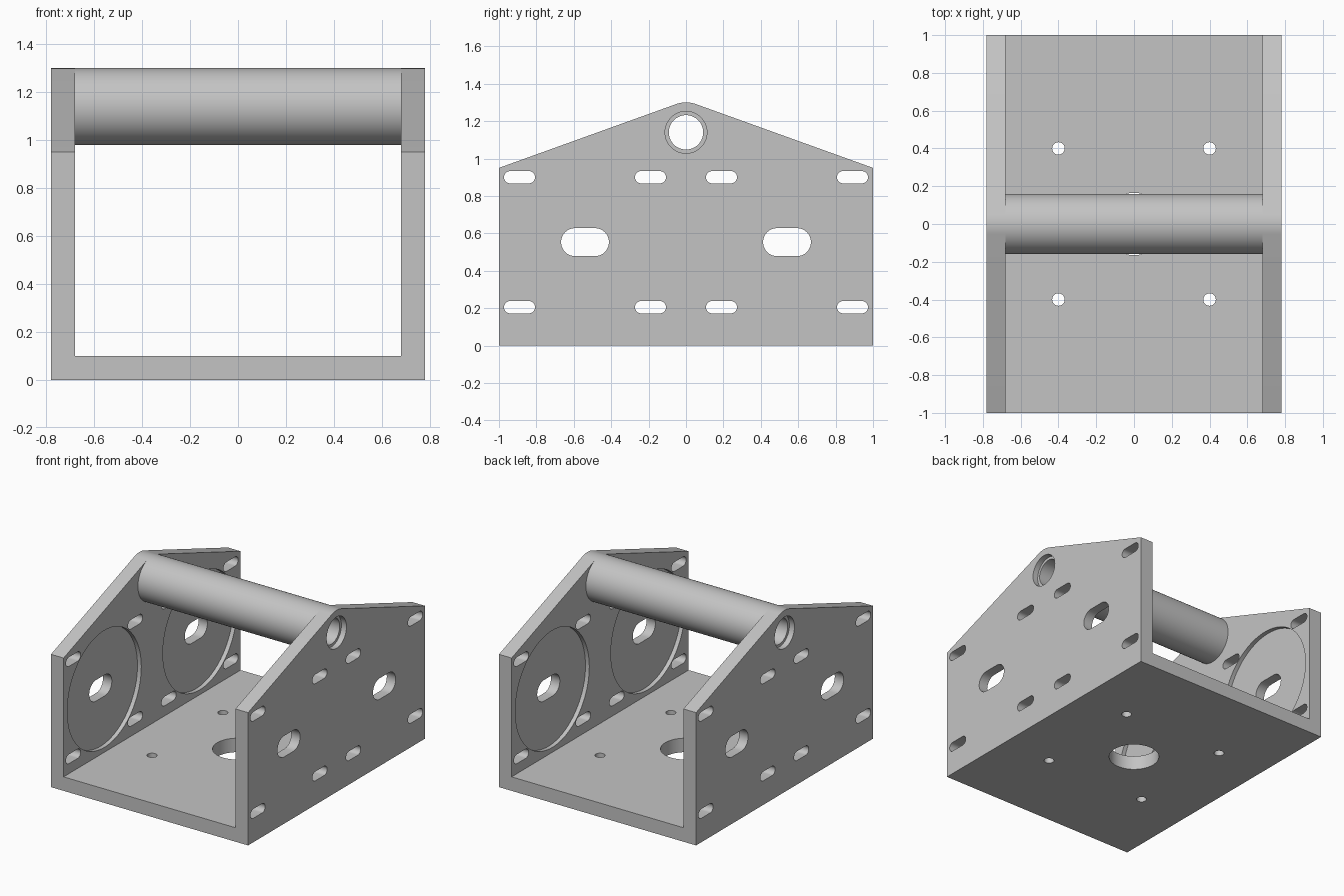
import bpy, bmesh, math

cube = bpy.data.objects.get("Cube")
if cube:
    bpy.data.objects.remove(cube, do_unlink=True)

# Main dimensions
HALF_W, INNER_W, HALF_D = 0.78, 0.68, 1.0
FLOOR, EAVE, BAR_Z, BAR_R, BORE_R = 0.1, 0.95, 1.14, 0.16, 0.092

grey = bpy.data.materials.new("satin grey")
grey.use_nodes = True
colour = (0.55, 0.55, 0.55, 1)
grey.diffuse_color = colour
grey.node_tree.nodes["Principled BSDF"].inputs["Base Color"].default_value = colour


def arc(cx, cy, r, start, end, n):
    """Points on an arc, angles in degrees."""
    angles = [math.radians(start + (end - start) * i / n) for i in range(n + 1)]
    return [(cx + r * math.cos(a), cy + r * math.sin(a)) for a in angles]


def circle(cx, cy, r, n=64):
    return arc(cx, cy, r, 0, 360, n)[:-1]


def slot(cx, cy, half_len, r):
    d = half_len - r
    return arc(cx + d, cy, r, -90, 90, 16) + arc(cx - d, cy, r, 90, 270, 16)


def prisms(name, axis, items):
    """One object made of outlines extruded along an axis; items are (outline, low, high)."""
    place = {"x": lambda p, t: (t, p[0], p[1]),
             "y": lambda p, t: (p[0], t, p[1]),
             "z": lambda p, t: (p[0], p[1], t)}[axis]
    bm = bmesh.new()
    for outline, low, high in items:
        a = [bm.verts.new(place(p, low)) for p in outline]
        b = [bm.verts.new(place(p, high)) for p in outline]
        bm.faces.new(a)
        bm.faces.new(b[::-1])
        for i in range(len(a)):
            j = (i + 1) % len(a)
            bm.faces.new((a[i], b[i], b[j], a[j]))
    bmesh.ops.recalc_face_normals(bm, faces=bm.faces)
    mesh = bpy.data.meshes.new(name)
    bm.to_mesh(mesh)
    bm.free()
    mesh.materials.append(grey)
    obj = bpy.data.objects.new(name, mesh)
    bpy.context.collection.objects.link(obj)
    return obj


def activate(obj):
    bpy.ops.object.select_all(action="DESELECT")
    obj.select_set(True)
    bpy.context.view_layer.objects.active = obj


def boolean(target, cutter, operation="DIFFERENCE"):
    cutter.hide_render = True
    mod = target.modifiers.new("cut", "BOOLEAN")
    mod.operation, mod.solver, mod.object = operation, "EXACT", cutter
    activate(target)
    bpy.ops.object.modifier_apply(modifier=mod.name)
    bpy.data.objects.remove(cutter, do_unlink=True)


# U-shaped frame, trimmed to the gabled side profile
u_shape = [(-HALF_W, 0), (HALF_W, 0), (HALF_W, 1.5), (INNER_W, 1.5),
           (INNER_W, FLOOR), (-INNER_W, FLOOR), (-INNER_W, 1.5), (-HALF_W, 1.5)]
frame = prisms("frame", "y", [(u_shape, -HALF_D, HALF_D)])
drop = EAVE - BAR_Z
tangent = math.degrees(math.atan2(drop, HALF_D) + math.acos(BAR_R / math.hypot(HALF_D, drop)))
gable = ([(-1.2, -0.2), (1.2, -0.2), (1.2, EAVE - 0.36 * 0.2), (HALF_D, EAVE)]
         + arc(0, BAR_Z, BAR_R, tangent, 180 - tangent, 12)
         + [(-HALF_D, EAVE), (-1.2, EAVE - 0.36 * 0.2)])
boolean(frame, prisms("gable_trim", "x", [(gable, -1, 1)]), "INTERSECT")

# Round recesses on the inner faces of the side plates
RECESS = 0.03
discs = []
for y in (-0.54, 0.54):
    for low, high in ((-INNER_W - RECESS, -0.5), (0.5, INNER_W + RECESS)):
        discs.append((circle(y, 0.553, 0.418, 96), low, high))
boolean(frame, prisms("recess_cutter", "x", discs))

# Slots and bore through both side plates
through = [(slot(y, z, 0.083, 0.033), -1, 1)
           for y in (-0.89, -0.19, 0.19, 0.89) for z in (0.205, 0.9)]
through += [(slot(y, 0.553, 0.128, 0.075), -1, 1) for y in (-0.54, 0.54)]
through.append((circle(0, BAR_Z, BORE_R), -1, 1))
boolean(frame, prisms("slot_cutter", "x", through))

# Counterbores on the outer faces
seat = circle(0, BAR_Z, 0.112)
edge = HALF_W - 0.04
boolean(frame, prisms("counterbore_cutter", "x", [(seat, -1, -edge), (seat, edge, 1)]))

# Floor holes
floor_holes = [(circle(x, y, 0.033, 32), -0.2, 0.3) for x in (-0.4, 0.4) for y in (-0.4, 0.4)]
floor_holes.append((circle(0, 0, 0.165), -0.2, 0.3))
boolean(frame, prisms("floor_hole_cutter", "z", floor_holes))

# Hollow cross bar between the plates
bar = prisms("cross_bar", "x", [(circle(0, BAR_Z, BAR_R, 96), -INNER_W, INNER_W)])
boolean(bar, prisms("bore_cutter", "x", [(circle(0, BAR_Z, BORE_R), -1, 1)]))

for obj in (frame, bar):
    activate(obj)
    bpy.ops.object.shade_smooth_by_angle(angle=math.radians(30))
